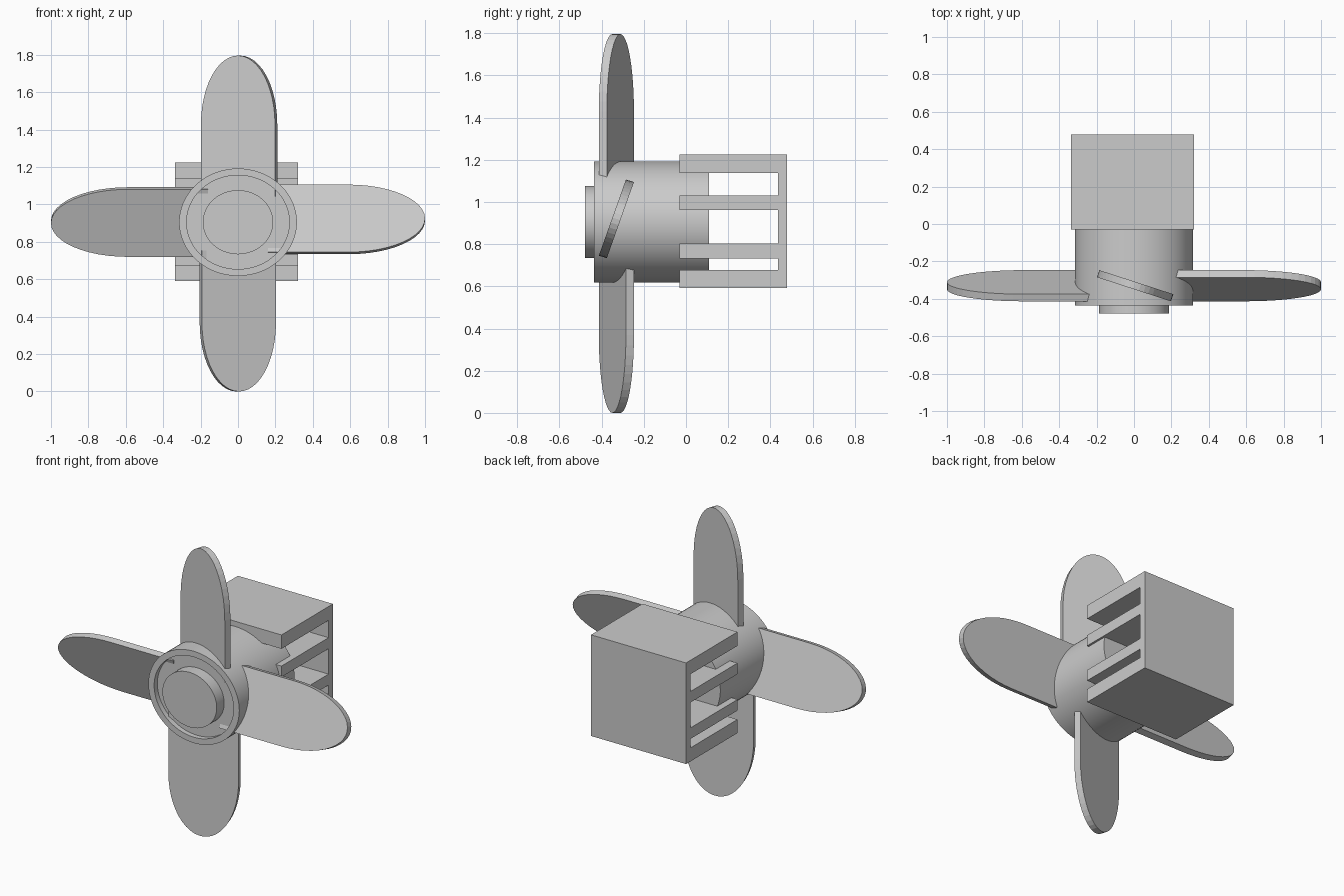
import bpy, bmesh
from math import sin, cos, pi, radians
from mathutils import Matrix, Vector

if "Cube" in bpy.data.objects:
    bpy.data.objects.remove(bpy.data.objects["Cube"])

HUB_Z = 0.905      # height of the hub axis
SQUASH = 0.912     # the whole model is slightly flattened in z


def finish(name, bm):
    bmesh.ops.recalc_face_normals(bm, faces=bm.faces)
    mesh = bpy.data.meshes.new(name)
    bm.to_mesh(mesh)
    bm.free()
    obj = bpy.data.objects.new(name, mesh)
    bpy.context.collection.objects.link(obj)
    return obj


def prism(name, points, depth, matrix=Matrix()):
    """Extrude a closed outline by the depth vector, then transform it."""
    bm = bmesh.new()
    face = bm.faces.new([bm.verts.new(p) for p in points])
    out = bmesh.ops.extrude_face_region(bm, geom=[face], use_keep_orig=True)
    verts = [v for v in out["geom"] if isinstance(v, bmesh.types.BMVert)]
    bmesh.ops.translate(bm, vec=depth, verts=verts)
    bmesh.ops.transform(bm, matrix=matrix, verts=bm.verts)
    return finish(name, bm)


def lathe(name, profile, sides=64):
    """Turn a (radius, y) profile around the hub axis, capping both ends."""
    bm = bmesh.new()
    rings = [[bm.verts.new((r * cos(2 * pi * i / sides), y,
                            HUB_Z + SQUASH * r * sin(2 * pi * i / sides)))
              for i in range(sides)] for r, y in profile]
    for a, b in zip(rings, rings[1:]):
        for i in range(sides):
            j = (i + 1) % sides
            bm.faces.new((a[i], a[j], b[j], b[i]))
    bm.faces.new(rings[0])
    bm.faces.new(rings[-1])
    obj = finish(name, bm)
    bpy.ops.object.select_all(action='DESELECT')
    obj.select_set(True)
    bpy.context.view_layer.objects.active = obj
    bpy.ops.object.shade_smooth_by_angle(angle=radians(30))
    return obj


# Hub with rim, shallow recess and raised front boss
lathe("hub", [(0.188, -0.479), (0.188, -0.405), (0.275, -0.405),
              (0.275, -0.437), (0.315, -0.437), (0.315, 0.11)])

# Four pitched blades with elliptical tips
HALF, T = 0.208, 0.04
outline = [(0.16, -T / 2, -HALF)]
for k in range(25):
    a = -pi / 2 + pi * k / 24
    outline.append((0.59 + 0.41 * cos(a), -T / 2, HALF * sin(a)))
outline.append((0.16, -T / 2, HALF))
placements = [("right_blade", 0, 0, 0.92), ("top_blade", -90, 0.006, 0.898),
              ("left_blade", 180, 0, 0.906), ("bottom_blade", 90, -0.001, 0.898)]
for name, angle, x, z in placements:
    scale_z = 0.898 if abs(angle) == 90 else SQUASH
    m = (Matrix.Translation((x, -0.33, z))
         @ Matrix.Diagonal((1, 1, scale_z, 1))
         @ Matrix.Rotation(radians(angle), 4, 'Y')
         @ Matrix.Rotation(radians(-18), 4, 'X'))
    prism(name, outline, Vector((0, T, 0)), m)

# Slotted motor housing: comb-shaped side profile extruded across x
FRONT, WALL, BACK = -0.03, 0.436, 0.479
plates = [(0.592, 0.677), (0.733, 0.802), (0.961, 1.03), (1.138, 1.225)]
comb = [(BACK, plates[-1][1]), (BACK, plates[0][0])]
for i, (low, high) in enumerate(plates):
    if i:
        comb.append((WALL, low))
    comb += [(FRONT, low), (FRONT, high)]
    if i < len(plates) - 1:
        comb.append((WALL, high))
prism("motor_housing", [(-0.336, y, z) for y, z in comb], Vector((0.658, 0, 0)))
